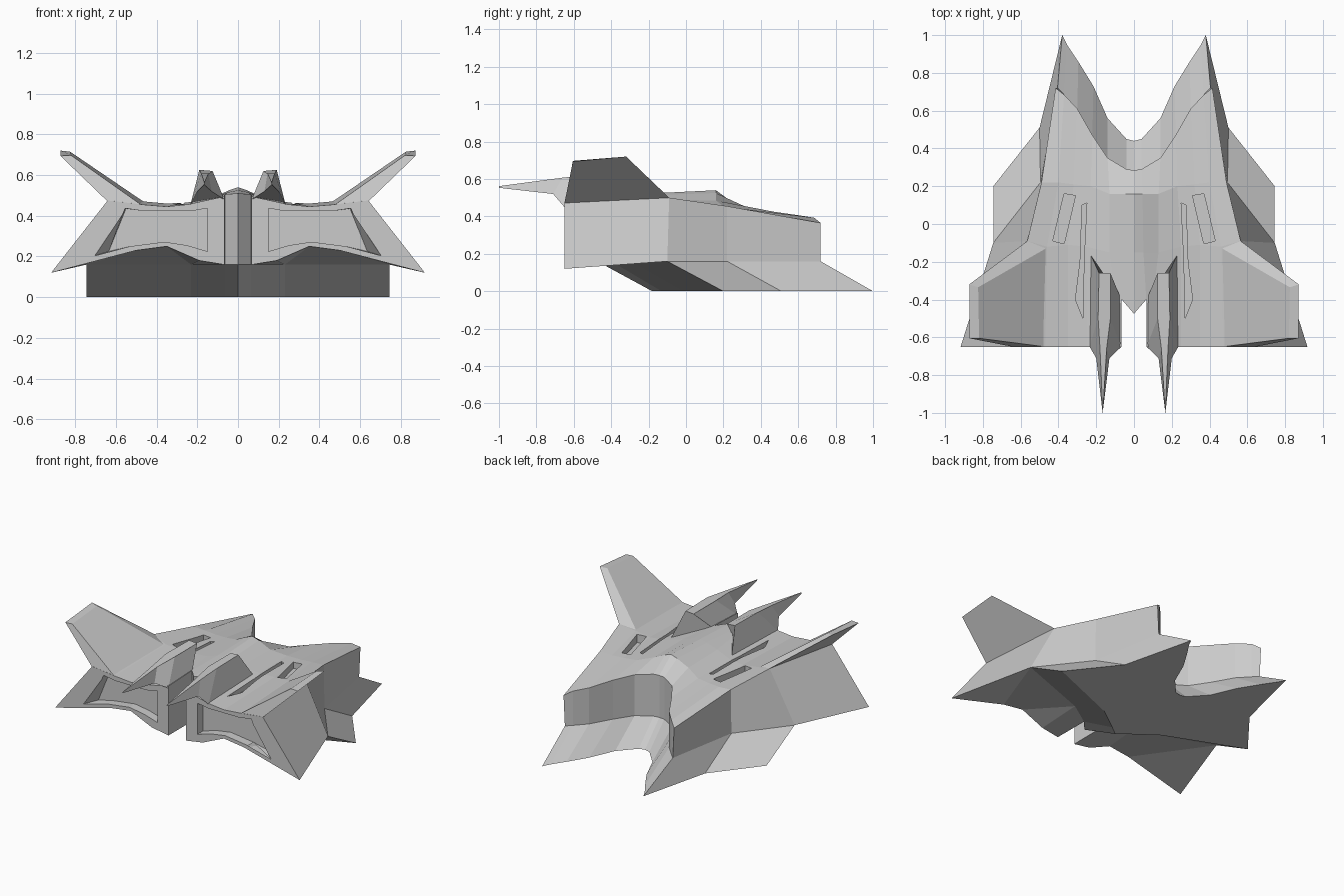
import bpy, bmesh

if "Cube" in bpy.data.objects:
    bpy.data.objects.remove(bpy.data.objects["Cube"])


def make(name, verts, faces, helper=False):
    """Build one half from verts/faces, mirror it across x = 0 and fix normals."""
    bm = bmesh.new()
    vs = [bm.verts.new(v) for v in verts]
    for f in faces:
        bm.faces.new([vs[i] for i in f])
    bmesh.ops.mirror(bm, geom=bm.verts[:] + bm.edges[:] + bm.faces[:],
                     axis='X', merge_dist=1e-4)
    bmesh.ops.remove_doubles(bm, verts=bm.verts[:], dist=1e-4)
    bmesh.ops.recalc_face_normals(bm, faces=bm.faces[:])
    me = bpy.data.meshes.new(name)
    bm.to_mesh(me)
    bm.free()
    ob = bpy.data.objects.new(name, me)
    ob.hide_render = helper
    bpy.context.collection.objects.link(ob)
    return ob


def loft(name, a, b, helper=False):
    """Solid between two rings with the same number of points."""
    n = len(a)
    faces = [[i, (i + 1) % n, n + (i + 1) % n, n + i] for i in range(n)]
    faces += [list(range(n))[::-1], list(range(n, 2 * n))]
    return make(name, list(a) + list(b), faces, helper)


def cut(target, cutter):
    m = target.modifiers.new("cut", 'BOOLEAN')
    m.operation, m.solver, m.object = 'DIFFERENCE', 'EXACT', cutter
    bpy.context.view_layer.objects.active = target
    bpy.ops.object.modifier_apply(modifier=m.name)
    bpy.data.objects.remove(cutter)


# Hull: deck columns from the centre outwards, each running front to back
deck = [
    [(0, -.475, .51), (0, -.15, .525), (0, .16, .54), (0, .285, .445)],
    [(.065, -.40, .505), (.05, -.15, .515), (.045, .16, .525), (.04, .29, .445)],
    [(.066, -.65, .495), (.13, -.15, .49), (.13, .16, .485), (.14, .35, .437)],
    [(.25, -.65, .455), (.25, -.12, .465), (.23, .20, .455), (.22, .47, .425)],
    [(.35, -.65, .445), (.35, -.11, .46), (.32, .21, .45), (.30, .61, .405)],
    [(.47, -.65, .455), (.46, -.12, .47), (.40, .22, .45), (.37, .685, .393)],
    [(.64, -.65, .475), (.565, -.09, .50), (.49, .22, .455), (.415, .72, .365)],
]
verts, faces = [], []


def add(p):
    verts.append(p)
    return len(verts) - 1


D = [[add(p) for p in col] for col in deck]
for a, b in zip(D, D[1:]):
    faces += [[a[i], b[i], b[i + 1], a[i + 1]] for i in range(3)]

# Walls: lower rim under the deck outline (front, side, notch)
front = [add(p) for p in [(0, -.475, .16), (.065, -.40, .16), (.066, -.65, .16),
                          (.19, -.65, .18), (.35, -.65, .25), (.50, -.65, .23),
                          (.918, -.65, .12)]]
side = [add(p) for p in [(.745, -.10, .16), (.495, .22, .16), (.405, .72, .16)]]
notch = [add((deck[i][3][0], deck[i][3][1], .16)) for i in range(5, -1, -1)]
rim_top = [c[0] for c in D] + D[6][1:] + [D[i][3] for i in range(5, -1, -1)]
rim_low = front + side + notch
for i in range(len(rim_top) - 1):
    faces.append([rim_top[i], rim_top[i + 1], rim_low[i + 1], rim_low[i]])

# Engine undersides
k = add((.23, -.29, .16))
faces += [[front[2], front[3], k, front[1]], [front[3], front[4], k],
          [front[4], front[5], side[0], k], [front[5], front[6], side[0]]]

# Raked lower skirt down to the ground plane
upper = [front[0], front[1], k] + side + notch
ground = [add((x, y, 0)) for x, y in [
    (0, -.18), (.065, -.13), (.23, -.01), (.745, .20), (.50, .51), (.38, 1.0),
    (.355, .95), (.295, .86), (.215, .73), (.14, .56), (.04, .45), (0, .44)]]
for i in range(len(upper) - 1):
    faces.append([upper[i], upper[i + 1], ground[i + 1], ground[i]])
faces.append(ground)
hull = make("hull", verts, faces)

# Recessed engine panels in the front faces
outline = [(.15, .225), (.15, .437), (.23, .423), (.46, .423), (.555, .437),
           (.715, .20), (.53, .25), (.36, .272), (.25, .255)]
inner = outline[:]
inner[4], inner[5] = (.55, .435), (.635, .225)
cut(hull, loft("panel_cutter", [(x, -.66, z) for x, z in outline],
               [(x, -.59, z) for x, z in inner], True))

# Deck slots: one wide and one long thin slot per side
slots = [([(.31, .15), (.37, .16), (.43, -.09), (.37, -.105)], .41),
         ([(.25, .11), (.275, .10), (.285, -.2), (.31, -.40), (.27, -.50),
           (.265, -.2)], .425)]
for pts, z in slots:
    cut(hull, loft("slot_cutter", [(x, y, z) for x, y in pts],
                   [(x, y, .6) for x, y in pts], True))

# Upswept wings
loft("wings",
     [(.565, -.09, .50), (.45, -.12, .46), (.47, -.65, .45), (.64, -.65, .47)],
     [(.872, -.32, .72), (.825, -.335, .715), (.82, -.605, .697), (.872, -.605, .694)])

# Twin forward spikes
loft("spikes",
     [(.235, -.15, .44), (.235, -.65, .45), (.20, -.71, .52), (.166, -1, .553),
      (.13, -.71, .52), (.067, -.65, .48), (.067, -.40, .48)],
     [(.185, -.26, .625), (.19, -.50, .625), (.18, -.66, .607), (.165, -1, .562),
      (.145, -.66, .607), (.125, -.50, .62), (.125, -.26, .62)])
